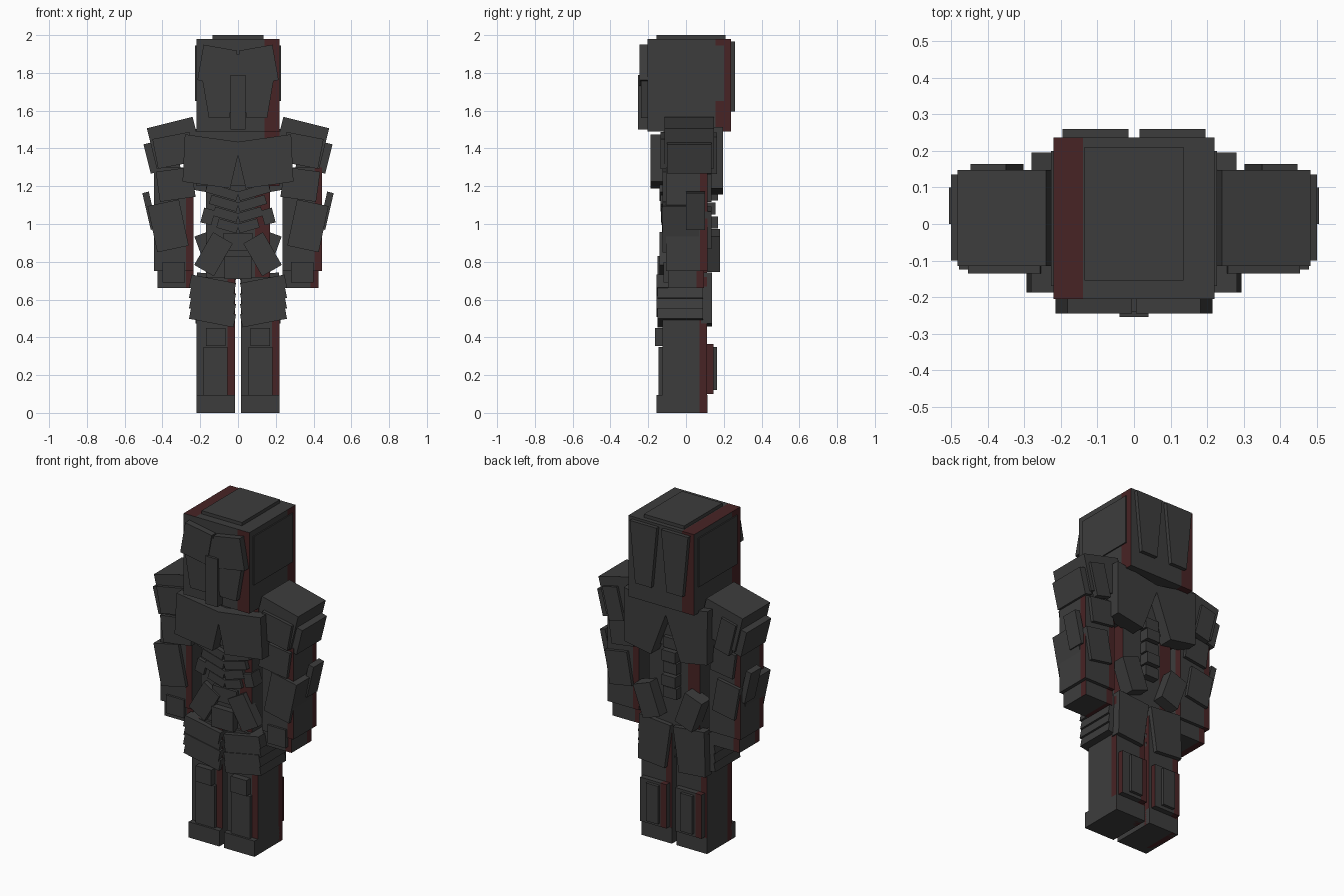
import bpy, bmesh
from math import radians
from mathutils import Matrix, Vector

cube = bpy.data.objects.get("Cube")
if cube:
    bpy.data.objects.remove(cube, do_unlink=True)


def material(name, red, green, blue):
    mat = bpy.data.materials.new(name)
    mat.use_nodes = True
    colour = (red, green, blue, 1)
    mat.diffuse_color = colour
    mat.node_tree.nodes["Principled BSDF"].inputs["Base Color"].default_value = colour
    return mat


charcoal = material("charcoal grey", .046, .046, .046)
dark_red = material("dark red", .064, .017, .018)


def finish(name, bm):
    bmesh.ops.recalc_face_normals(bm, faces=bm.faces)
    mesh = bpy.data.meshes.new(name)
    bm.to_mesh(mesh)
    bm.free()
    mesh.materials.append(charcoal)
    mesh.materials.append(dark_red)
    bpy.context.collection.objects.link(bpy.data.objects.new(name, mesh))


def in_stripe(face, low, high, stripe):
    """True on the band along the right-hand edge of each upright face."""
    centre, normal = face.calc_center_median(), face.normal
    if normal.y < -.5:
        return centre.x > high.x - stripe
    if normal.x > .5:
        return centre.y > high.y - stripe
    if normal.x < -.5:
        return centre.y < low.y + stripe
    return centre.x < low.x + stripe


def block(name, x, y, z, stripe=0):
    """Upright box between the given limits, with optional red edge bands."""
    low, high = (Vector(corner) for corner in zip(x, y, z))
    bm = bmesh.new()
    bmesh.ops.create_cube(bm, size=1)
    for vert in bm.verts:
        vert.co = [a if c < 0 else b for c, a, b in zip(vert.co, low, high)]
    if stripe:
        inset = Vector((stripe, stripe, stripe))
        for corner in (low + inset, high - inset):
            for normal in (Vector((1, 0, 0)), Vector((0, 1, 0))):
                geometry = bm.verts[:] + bm.edges[:] + bm.faces[:]
                bmesh.ops.bisect_plane(bm, geom=geometry, plane_co=corner, plane_no=normal)
        bm.normal_update()
        for face in bm.faces:
            face.material_index = int(in_stripe(face, low, high, stripe))
    finish(name, bm)


def centred(name, width, y, z, stripe=0):
    block(name, (-width / 2, width / 2), y, z, stripe)


def pair(name, x, y, z, stripe=0):
    inner, outer = x
    block("left_" + name, (inner, outer), y, z, stripe)
    block("right_" + name, (-outer, -inner), y, z, stripe)


def panel(name, at, size, depth, tilt=0, taper=1):
    """Mirrored armour panels; tilt raises the outer edge, taper narrows the foot."""
    front, back = depth
    turn = Matrix.Rotation(radians(-tilt), 3, "Y")
    for prefix, side in (("left_", 1), ("right_", -1)):
        bm = bmesh.new()
        bmesh.ops.create_cube(bm, size=1)
        for vert in bm.verts:
            across = vert.co.x * size[0] * (taper if vert.co.z < 0 else 1)
            spot = turn @ Vector((across, 0, vert.co.z * size[1]))
            vert.co = (side * (at[0] + spot.x), front if vert.co.y < 0 else back, at[1] + spot.z)
        finish(prefix + name, bm)


# Head and its plating
centred("head", width=.44, y=(-.205, .237), z=(1.49, 1.98), stripe=.08)
centred("crown_plate", width=.27, y=(-.155, .21), z=(1.97, 2))
pair("temple_plate", x=(.21, .227), y=(-.17, .2), z=(1.65, 1.945))
panel("brow_plate", at=(.11, 1.84), size=(.18, .19), depth=(-.245, -.2), tilt=10)
panel("cheek_plate", at=(.1, 1.665), size=(.18, .21), depth=(-.238, -.2), taper=.6)
centred("nose_strip", width=.08, y=(-.255, -.2), z=(1.5, 1.79))
centred("forehead_plate", width=.14, y=(-.24, -.2), z=(1.73, 1.9))
panel("back_head_plate", at=(.105, 1.78), size=(.18, .37), depth=(.22, .26), taper=.6)

# Torso
centred("waist", width=.34, y=(-.11, .11), z=(.71, 1.3), stripe=.08)
centred("upper_chest", width=.44, y=(-.12, .13), z=(1.2, 1.49), stripe=.08)
panel("chest_plate", at=(.15, 1.33), size=(.3, .25), depth=(-.187, -.1), tilt=8, taper=.85)
panel("back_plate", at=(.16, 1.33), size=(.3, .32), depth=(.1, .195), tilt=10, taper=.6)
for row in range(4):
    width = .17 - row * .02
    panel(f"rib_{row}", at=(width / 2, 1.17 - row * .06), size=(width, .05),
          depth=(-.14 + row * .004, -.09), tilt=16)
for row in range(5):
    base = .9 + row * .075
    centred(f"spine_{row}", width=.09, y=(.1, .155 + row % 2 * .015), z=(base, base + .065))
panel("flank_plate", at=(.16, 1.04), size=(.06, .08), depth=(-.13, -.05), tilt=15)
centred("abdomen_plate", width=.16, y=(-.128, -.1), z=(.86, .95))
panel("hip_plate", at=(.13, .84), size=(.12, .2), depth=(-.14, -.08), tilt=30)
panel("back_hip_plate", at=(.14, .86), size=(.12, .2), depth=(.09, .18), tilt=-20)
centred("belt_plate", width=.145, y=(-.15, -.1), z=(.71, .83))

# Shoulders
panel("shoulder_pad", at=(.335, 1.43), size=(.25, .22), depth=(-.115, .148), tilt=-14)
panel("shoulder_front_plate", at=(.34, 1.39), size=(.2, .16), depth=(-.135, -.1), tilt=-11)
panel("shoulder_back_plate", at=(.375, 1.375), size=(.1, .2), depth=(.13, .164), tilt=-14)
panel("shoulder_outer_plate", at=(.457, 1.35), size=(.05, .16), depth=(-.1, .135), tilt=-14)

# Arms
pair("arm", x=(.235, .445), y=(-.105, .115), z=(.75, 1.3), stripe=.04)
pair("hand", x=(.235, .425), y=(-.095, .095), z=(.66, .78), stripe=.04)
panel("upper_arm_plate", at=(.33, 1.21), size=(.19, .16), depth=(-.125, -.09), tilt=-8)
panel("upper_arm_back_plate", at=(.34, 1.2), size=(.15, .15), depth=(.1, .135), tilt=-8)
panel("forearm_guard", at=(.37, .99), size=(.17, .25), depth=(-.125, .07), tilt=-12)
panel("forearm_back_plate", at=(.36, .98), size=(.15, .2), depth=(.06, .135), tilt=-10)
panel("elbow_fin", at=(.467, 1.07), size=(.035, .2), depth=(0, .1), tilt=-13)
pair("glove_plate", x=(.28, .4), y=(-.118, -.09), z=(.69, .8))

# Legs
pair("leg", x=(.015, .22), y=(-.125, .112), z=(0, .72), stripe=.04)
for row in range(4):
    panel(f"thigh_band_{row}", at=(.135, .675 - row * .055), size=(.24, .07),
          depth=(-.155 + row % 2 * .005, .09), tilt=11)
panel("thigh_back_plate", at=(.125, .6), size=(.21, .27), depth=(.08, .138), tilt=5, taper=.85)
pair("knee_plate", x=(.065, .17), y=(-.163, -.11), z=(.355, .45))
pair("shin_plate", x=(.055, .182), y=(-.145, -.09), z=(.05, .35))
pair("calf_plate", x=(.03, .205), y=(.05, .145), z=(.1, .365), stripe=.04)
pair("calf_ridge", x=(.075, .155), y=(.13, .163), z=(.12, .35))
pair("foot", x=(.015, .22), y=(-.157, .113), z=(0, .095))
